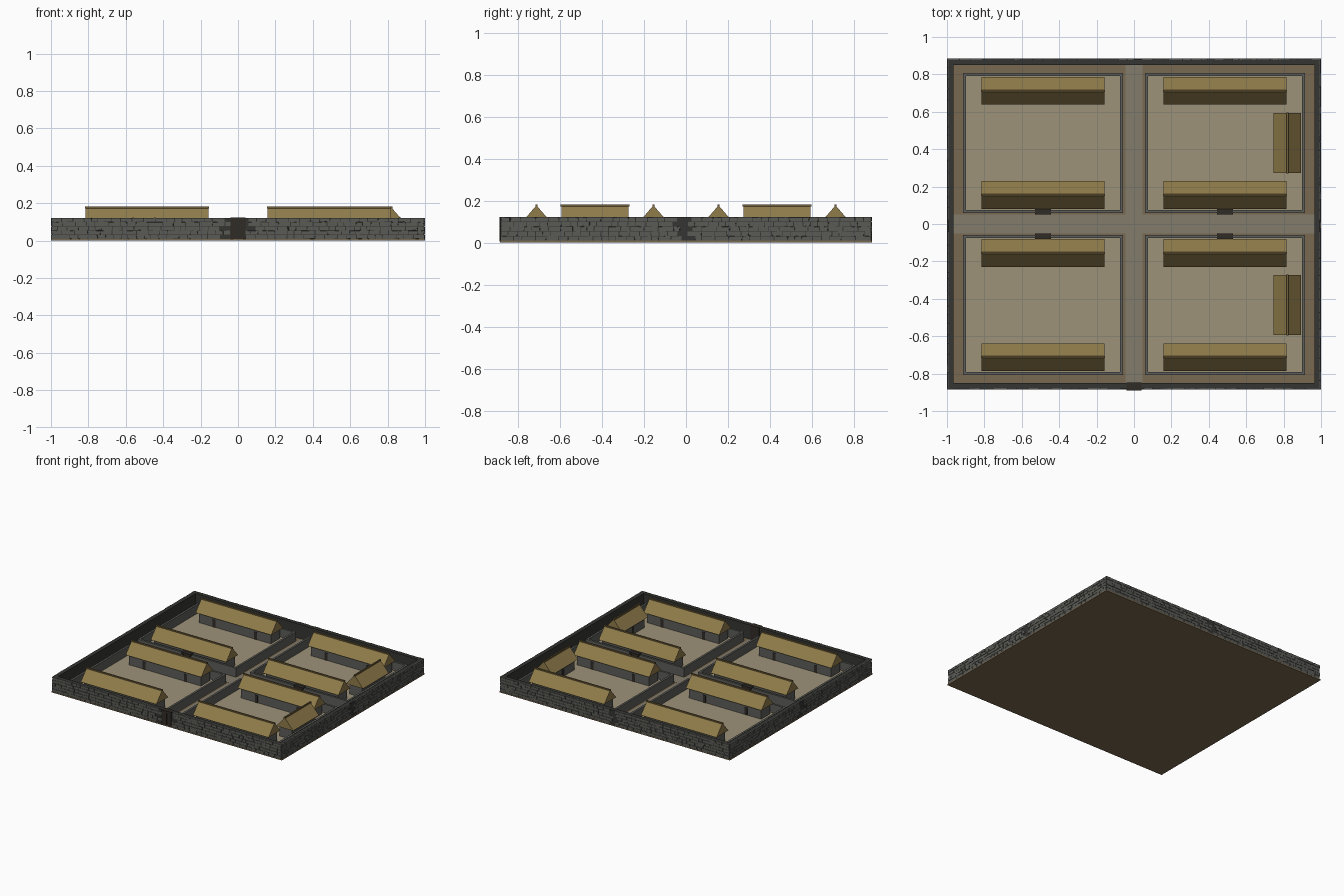
import bpy, bmesh, random
from mathutils import Matrix, Vector

if "Cube" in bpy.data.objects:
    bpy.data.objects.remove(bpy.data.objects["Cube"])

random.seed(4)


def material(name, rgb):
    m = bpy.data.materials.new(name)
    m.diffuse_color = (*rgb, 1)
    m.use_nodes = True
    m.node_tree.nodes["Principled BSDF"].inputs["Base Color"].default_value = m.diffuse_color
    return m


STONE = material("stone", (0.10, 0.10, 0.09))
MORTAR = material("mortar", (0.035, 0.035, 0.032))
EARTH = material("earth", (0.19, 0.14, 0.08))
ROAD = material("road", (0.23, 0.20, 0.15))
PAVING = material("paving", (0.34, 0.29, 0.19))
PLASTER = material("plaster", (0.11, 0.11, 0.10))
THATCH = material("thatch", (0.28, 0.20, 0.07))
RIDGE = material("ridge", (0.17, 0.12, 0.045))
WOOD = material("dark_wood", (0.03, 0.025, 0.02))


def add_box(bm, lo, hi):
    lo, hi = Vector(lo), Vector(hi)
    mat = Matrix.Translation((lo + hi) / 2) @ Matrix.Diagonal((*(hi - lo), 1))
    return bmesh.ops.create_cube(bm, size=1, matrix=mat)["verts"]


def finish(name, bm, mat, matrix=Matrix()):
    bmesh.ops.recalc_face_normals(bm, faces=bm.faces)
    me = bpy.data.meshes.new(name)
    bm.to_mesh(me)
    bm.free()
    me.materials.append(mat)
    ob = bpy.data.objects.new(name, me)
    ob.matrix_world = matrix
    bpy.context.collection.objects.link(ob)
    return ob


def boxes(name, mat, items, matrix=Matrix()):
    bm = bmesh.new()
    for lo, hi in items:
        add_box(bm, lo, hi)
    return finish(name, bm, mat, matrix)


def ring(name, mat, x0, x1, y0, y1, t, z0, z1):
    # rectangular wall loop with mitred corners
    bm = bmesh.new()
    loops = []
    for d, z in ((0, z0), (0, z1), (t, z1), (t, z0)):
        loops.append([bm.verts.new(p) for p in (
            (x0 + d, y0 + d, z), (x1 - d, y0 + d, z),
            (x1 - d, y1 - d, z), (x0 + d, y1 - d, z))])
    for a, b in zip(loops, loops[1:] + loops[:1]):
        for i in range(4):
            j = (i + 1) % 4
            bm.faces.new((a[i], a[j], b[j], b[i]))
    return finish(name, bm, mat)


X, Y, TOP = 0.995, 0.881, 0.122

# ground and crossing roads
boxes("ground", EARTH, [((-1, -0.885, 0), (1, 0.885, 0.009))])
boxes("road_cross", ROAD, [((-0.045, -0.86, 0.004), (0.045, 0.86, 0.011)),
                           ((-0.965, -0.05, 0.004), (-0.045, 0.05, 0.011)),
                           ((0.045, -0.05, 0.004), (0.965, 0.05, 0.011))])

# outer wall: dark core faced with irregular stone courses
ring("outer_wall_core", MORTAR, -X, X, -Y, Y, 0.03, 0.005, TOP - 0.001)


def stone_face(name, half, depth, matrix, gap=0):
    bm = bmesh.new()
    rows = 5
    h = (TOP - 0.008) / rows
    for r in range(rows):
        u = -half
        while u < half - 0.001:
            v = u + random.uniform(0.03, 0.075)
            if half - v < 0.03:
                v = half
            if not (u < gap and v > -gap):
                z0 = 0.008 + r * h
                vs = add_box(bm, (u + 0.002, -depth - random.uniform(0.001, 0.004), z0 + 0.0015),
                             (v - 0.002, -depth + 0.004, z0 + h - 0.0005))
                for w in vs:
                    if w.co.y < -depth:
                        w.co.x += random.uniform(-0.0015, 0.0015)
                        w.co.z += random.uniform(-0.0015, 0.0005)
            u = v
    finish(name, bm, STONE, matrix)


for i, side in enumerate(("front", "right", "back", "left")):
    half, depth = (X, Y) if i % 2 == 0 else (Y, X)
    stone_face(side + "_wall_stones", half, depth,
               Matrix.Rotation(i * 1.5707963, 4, 'Z'), 0.03 if i == 0 else 0)

# main gate: posts, lintel and double door
boxes("main_gate_frame", WOOD, [((-0.04, -0.889, 0.005), (-0.026, -0.848, TOP - 0.002)),
                                ((0.026, -0.889, 0.005), (0.04, -0.848, TOP - 0.002)),
                                ((-0.04, -0.889, 0.105), (0.04, -0.848, TOP))])
boxes("main_gate_doors", WOOD, [((-0.026, -0.884, 0.009), (-0.001, -0.85, 0.105)),
                                ((0.001, -0.884, 0.009), (0.026, -0.85, 0.105))])


def house(name, x, y, length, along_y=False, door_side=0, doors=(-0.18, 0.18)):
    m = Matrix.Translation((x, y, 0))
    if along_y:
        m = m @ Matrix.Rotation(1.5707963, 4, 'Z')
    L = length / 2
    boxes(name + "_walls", PLASTER, [((-L + 0.015, -0.055, 0.005), (L - 0.015, 0.055, 0.1))], m)
    # gabled roof prism with ridge beam
    bm = bmesh.new()
    ends = [[bm.verts.new((s * L, py, pz)) for py, pz in
             ((-0.074, 0.092), (0, 0.177), (0.074, 0.092))] for s in (-1, 1)]
    for e in ends:
        bm.faces.new(e)
    for i in range(3):
        j = (i + 1) % 3
        bm.faces.new((ends[0][i], ends[0][j], ends[1][j], ends[1][i]))
    finish(name + "_roof", bm, THATCH, m)
    boxes(name + "_ridge", RIDGE, [((-L - 0.004, -0.005, 0.171), (L + 0.004, 0.005, 0.181))], m)
    s = door_side
    boxes(name + "_doors", WOOD, [((d - 0.012, min(s * 0.05, s * 0.058), 0.012),
                                   (d + 0.012, max(s * 0.05, s * 0.058), 0.07)) for d in doors], m)


# four walled courts
for sx, xn in ((-1, "left"), (1, "right")):
    for sy, yn in ((-1, "front"), (1, "back")):
        tag = f"{yn}_{xn}_court"
        x0, x1 = sorted((sx * 0.06, sx * 0.913))
        y0, y1 = sorted((sy * 0.06, sy * 0.807))
        boxes(tag + "_floor", PAVING, [((x0, y0, 0.003), (x1, y1, 0.012))])
        ring(tag + "_wall", PLASTER, x0, x1, y0, y1, 0.016, 0.005, 0.08)
        # court gate on the cross road
        gx = sx * 0.487
        a, b = sorted((sy * 0.05, sy * 0.08))
        boxes(tag + "_gate", WOOD, [((gx - 0.035, a, 0.008), (gx - 0.025, b, 0.082)),
                                    ((gx + 0.025, a, 0.008), (gx + 0.035, b, 0.082)),
                                    ((gx - 0.042, a, 0.075), (gx + 0.042, b, 0.086)),
                                    ((gx - 0.025, a + 0.004, 0.01), (gx + 0.025, b - 0.004, 0.075))])
        # houses
        house(tag + "_outer_house", gx, sy * 0.712, 0.656, door_side=-sy)
        house(tag + "_inner_house", gx, sy * 0.155, 0.656, door_side=sy)
        if sx > 0:
            house(tag + "_side_house", 0.82, sy * 0.433, 0.32, True, 1, (0,))
